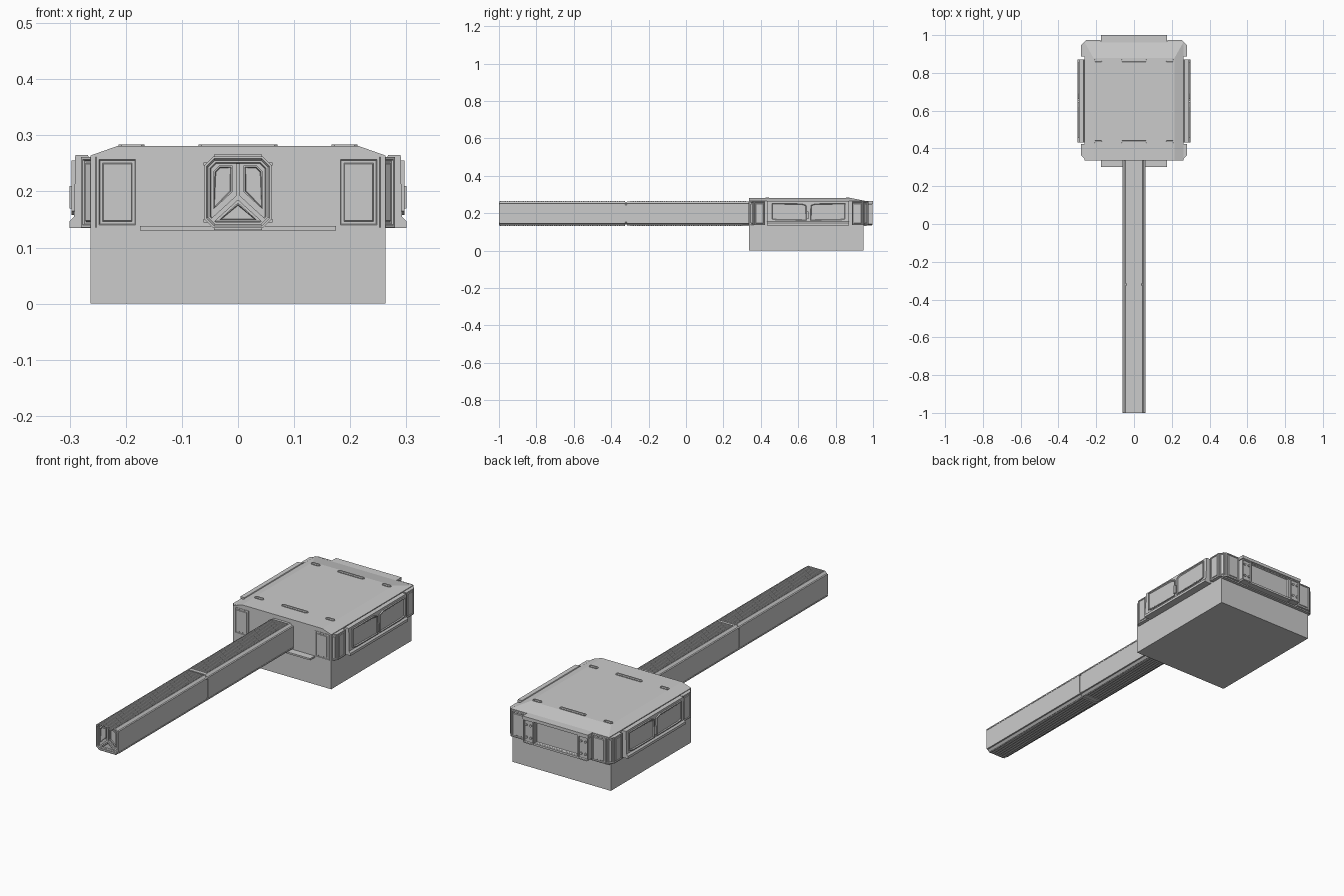
import bpy, bmesh, math
from mathutils import Vector

if "Cube" in bpy.data.objects:
    bpy.data.objects.remove(bpy.data.objects["Cube"], do_unlink=True)

grey = bpy.data.materials.new("light grey")
grey.use_nodes = True
grey.diffuse_color = (0.6, 0.6, 0.6, 1)
grey.node_tree.nodes["Principled BSDF"].inputs["Base Color"].default_value = (0.6, 0.6, 0.6, 1)

PLANES = {
    "xy": lambda a, b, h: (a, b, h),
    "xz": lambda a, b, h: (a, h, b),
    "yz": lambda a, b, h: (h, a, b),
}
MID = 0.655  # y centre of the hull


def finish(name, bm):
    mesh = bpy.data.meshes.new(name)
    bm.to_mesh(mesh)
    bm.free()
    mesh.materials.append(grey)
    obj = bpy.data.objects.new(name, mesh)
    bpy.context.scene.collection.objects.link(obj)
    return obj


def add_prism(bm, pts, plane, lo, hi):
    rings = [[bm.verts.new(PLANES[plane](a, b, h)) for a, b in pts] for h in (lo, hi)]
    n = len(pts)
    bm.faces.new(rings[0])
    bm.faces.new(rings[1])
    for i in range(n):
        j = (i + 1) % n
        bm.faces.new((rings[0][i], rings[0][j], rings[1][j], rings[1][i]))


def prism(name, pts, plane, lo, hi, facing=(), steps=()):
    """Extruded outline; faces pointing along 'facing' get nested insets."""
    bm = bmesh.new()
    add_prism(bm, pts, plane, lo, hi)
    bmesh.ops.recalc_face_normals(bm, faces=bm.faces)
    bm.normal_update()
    chosen = [f for f in bm.faces
              if any(f.normal.dot(Vector(d).normalized()) > 0.95 for d in facing)]
    for thickness, depth in steps:
        bmesh.ops.inset_individual(bm, faces=chosen, thickness=thickness, depth=depth)
    return finish(name, bm)


def rect(a0, a1, b0, b1):
    return [(a0, b0), (a1, b0), (a1, b1), (a0, b1)]


def octagon(a0, a1, b0, b1, c):
    return [(a0 + c, b0), (a1 - c, b0), (a1, b0 + c), (a1, b1 - c),
            (a1 - c, b1), (a0 + c, b1), (a0, b1 - c), (a0, b0 + c)]


# Base block and bevelled upper hull
prism("base_block", rect(-0.263, 0.263, 0.337, 0.95), "xy", 0, 0.14)
bm = bmesh.new()
levels = [(0.263, 0.965, 0.13), (0.263, 0.965, 0.264), (0.215, 0.88, 0.281)]
rings = [[bm.verts.new((x, y, z)) for x, y in rect(-w, w, 0.337, back)] for w, back, z in levels]
bm.faces.new(rings[0])
bm.faces.new(rings[-1])
for low, high in zip(rings, rings[1:]):
    for i in range(4):
        j = (i + 1) % 4
        bm.faces.new((low[i], low[j], high[j], high[i]))
bmesh.ops.recalc_face_normals(bm, faces=bm.faces)
finish("upper_hull", bm)

# Thin shelf under the beam root
prism("front_shelf", rect(-0.175, 0.175, 0.302, 0.34), "xy", 0.13, 0.138)

# Raised strips on the roof
for end, y in (("front", 0.435), ("back", 0.865)):
    for side, x, w in (("middle", 0, 0.07), ("left", 0.19, 0.023), ("right", -0.19, 0.023)):
        prism(f"roof_strip_{end}_{side}", octagon(x - w, x + w, y - 0.009, y + 0.009, 0.005),
              "xy", 0.278, 0.284, [(0, 0, 1)], [(0.003, 0), (0.001, -0.002)])

for side, s in (("left", 1), ("right", -1)):
    # Chamfered corner housings with nested panels
    for end, t in (("front", -1), ("back", 1)):
        outline = [(0.178, 0.3), (0.178, 0.32), (0.252, 0.32), (0.28, 0.292),
                   (0.28, 0.232), (0.25, 0.232), (0.25, 0.3)]
        prism(f"corner_housing_{end}_{side}", [(s * a, MID + t * b) for a, b in outline],
              "xy", 0.136, 0.261, [(s, 0, 0), (0, t, 0), (s, t, 0)],
              [(0.006, 0), (0.003, -0.003), (0.005, 0), (0.003, 0.003)])

    # Side pod with flange and two framed panels
    profile = [(0.255, 0.135), (0.3, 0.135), (0.3, 0.147), (0.292, 0.155),
               (0.29, 0.265), (0.268, 0.265), (0.262, 0.255)]
    prism(f"side_pod_{side}", [(s * a, b) for a, b in profile], "xz", 0.432, 0.872)
    for end, t in (("front", -1), ("back", 1)):
        panel = [(0.008, 0.158), (0.17, 0.158), (0.2, 0.165), (0.2, 0.255),
                 (0.035, 0.255), (0.008, 0.245)]
        prism(f"side_panel_{end}_{side}", [(MID + t * a, b) for a, b in panel], "yz",
              s * 0.28, s * 0.297, [(s, 0, 0)], [(0.005, 0), (0.004, -0.004)])
    prism(f"side_latch_{side}", rect(0.645, 0.655, 0.17, 0.21), "yz", s * 0.28, s * 0.3)

    # Back bracket with bolts
    prism(f"back_bracket_{side}", octagon(*sorted((s * 0.118, s * 0.175)), 0.136, 0.252, 0.006),
          "xz", 0.96, 0.998, [(0, 1, 0)], [(0.006, 0), (0.003, -0.005)])
    for z in (0.165, 0.225):
        for x in (0.135, 0.158):
            ring = [(s * x + 0.006 * math.cos(k * math.pi / 4),
                     z + 0.006 * math.sin(k * math.pi / 4)) for k in range(8)]
            prism(f"back_bolt_{side}", ring, "xz", 0.98, 0.998)

# Back box: recessed centre under a full-width top bar
prism("back_panel", rect(-0.12, 0.12, 0.14, 0.255), "xz", 0.955, 0.985,
      [(0, 1, 0)], [(0.008, 0), (0.004, -0.006)])
prism("back_top_bar", rect(-0.175, 0.175, 0.25, 0.265), "xz", 0.955, 1.0)
prism("back_bottom_bar", rect(-0.12, 0.12, 0.135, 0.145), "xz", 0.955, 0.995)

# Long beam in two lengths with a seam, recessed at its free end
section = octagon(-0.06, 0.06, 0.135, 0.262, 0.016)
prism("beam_front", section, "xz", -1, -0.325, [(0, -1, 0)],
      [(0.004, 0), (0.003, -0.004), (0.004, 0), (0.002, -0.006)])
prism("beam_seam", octagon(-0.057, 0.057, 0.138, 0.259, 0.016), "xz", -0.326, -0.314)
prism("beam_back", section, "xz", -0.315, 0.345)

# Fine cross ribs on the top and bottom of the beam
for name, z0, z1 in (("top", 0.26, 0.2655), ("bottom", 0.1315, 0.137)):
    bm = bmesh.new()
    for k in range(110):
        y = -0.994 + k * 0.012
        if abs(y + 0.317) > 0.01:
            add_prism(bm, rect(-0.043, 0.043, y, y + 0.007), "xy", z0, z1)
    bmesh.ops.recalc_face_normals(bm, faces=bm.faces)
    finish(f"beam_ribs_{name}", bm)

# Narrow ridges along the beam's upper and lower corners
for side, s in (("left", 1), ("right", -1)):
    for name, z in (("upper", 0.249), ("lower", 0.148)):
        prism(f"beam_ridge_{name}_{side}", rect(s * 0.052, s * 0.0615, z - 0.003, z + 0.003),
              "xz", -0.997, 0.34)

# Three-armed divider and framed pockets in the beam's end
hub = Vector((0, 0.19))
for k, tip in enumerate(((0, 0.25), (-0.046, 0.148), (0.046, 0.148))):
    tip = Vector(tip)
    across = (tip - hub).orthogonal().normalized() * 0.004
    prism(f"end_divider_{k + 1}", [tuple(p) for p in
          (hub - across, tip - across, tip + across, hub + across)], "xz", -0.998, -0.985)
pocket = [(0.01, 0.246), (0.034, 0.246), (0.044, 0.236), (0.044, 0.168), (0.01, 0.199)]
frame_steps = [(0.003, 0), (0.002, -0.005)]
for side, s in (("left", 1), ("right", -1)):
    prism(f"end_pocket_{side}", [(s * a, b) for a, b in pocket], "xz", -0.996, -0.985,
          [(0, -1, 0)], frame_steps)
prism("end_pocket_lower", [(-0.034, 0.149), (0.034, 0.149), (0, 0.18)], "xz", -0.996, -0.985,
      [(0, -1, 0)], frame_steps)
